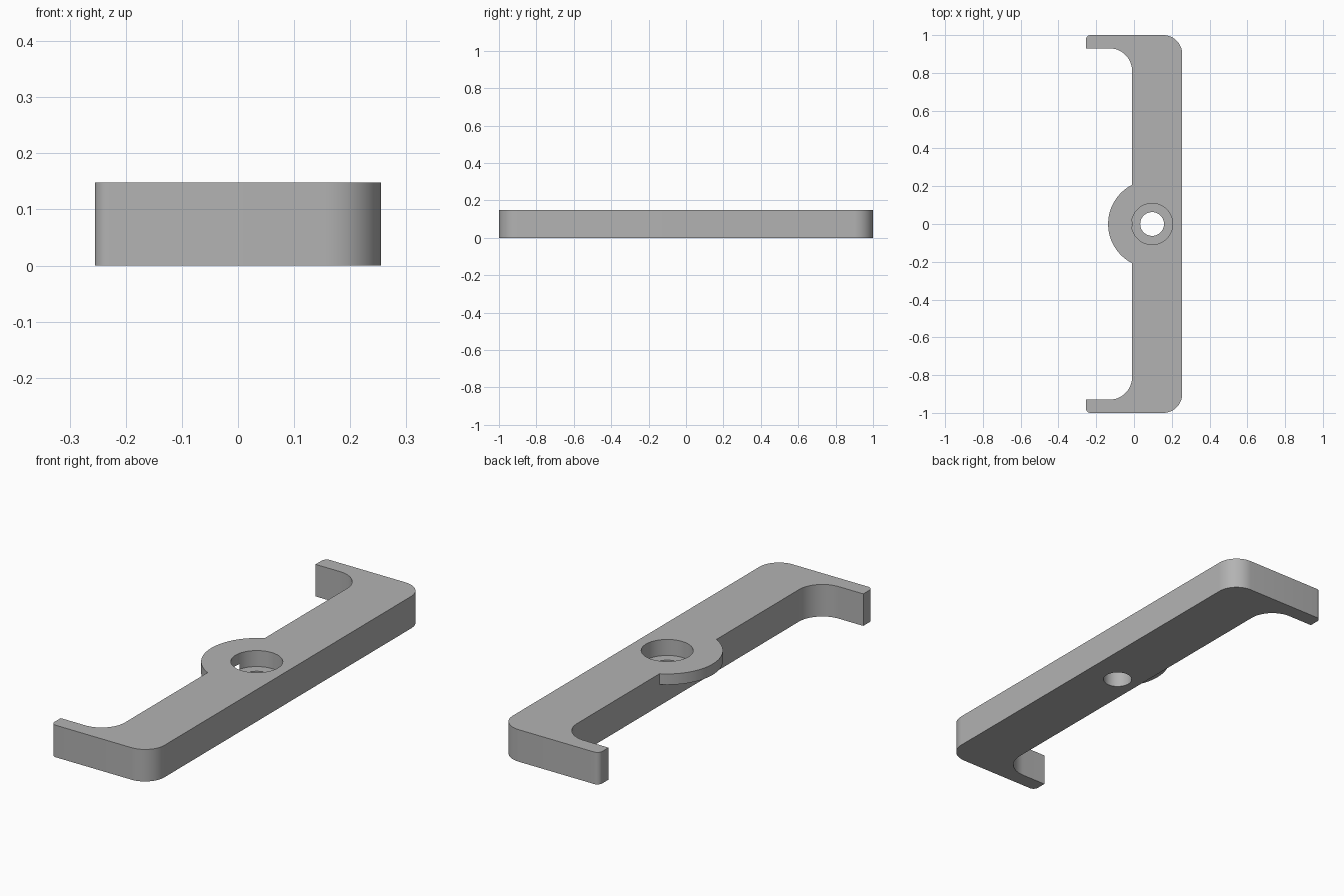
import bpy, bmesh, math

HEIGHT, HOLE_X = 0.148, 0.096

if "Cube" in bpy.data.objects:
    bpy.data.objects.remove(bpy.data.objects["Cube"], do_unlink=True)

grey = bpy.data.materials.new("plain grey")
grey.use_nodes = True
grey.diffuse_color = (0.45, 0.45, 0.45, 1)
grey.node_tree.nodes["Principled BSDF"].inputs["Base Color"].default_value = grey.diffuse_color


def arc(cx, cy, r, start, end, steps=16):
    angles = [math.radians(start + (end - start) * i / steps) for i in range(steps + 1)]
    return [(cx + r * math.cos(a), cy + r * math.sin(a)) for a in angles]


def prism(name, outline, z0, z1):
    """Extrude a counter-clockwise outline between two heights."""
    bm = bmesh.new()
    face = bm.faces.new([bm.verts.new((x, y, z0)) for x, y in outline])
    top = bmesh.ops.extrude_face_region(bm, geom=[face])["geom"]
    bmesh.ops.translate(bm, vec=(0, 0, z1 - z0),
                        verts=[v for v in top if isinstance(v, bmesh.types.BMVert)])
    bmesh.ops.recalc_face_normals(bm, faces=bm.faces)
    mesh = bpy.data.meshes.new(name)
    bm.to_mesh(mesh)
    bm.free()
    mesh.materials.append(grey)
    obj = bpy.data.objects.new(name, mesh)
    bpy.context.collection.objects.link(obj)
    return obj


def combine(target, tool, operation):
    mod = target.modifiers.new(tool.name, "BOOLEAN")
    mod.operation, mod.object, mod.solver = operation, tool, "EXACT"
    bpy.context.view_layer.objects.active = target
    bpy.ops.object.modifier_apply(modifier=mod.name)
    bpy.data.objects.remove(tool, do_unlink=True)


# Bracket bar: back half of the outline, mirrored to the front
half = (arc(0.155, 0.9, 0.1, 0, 90)              # outer corner
        + arc(-0.23, 0.975, 0.025, 90, 180, 8)   # rounded arm tip
        + [(-0.255, 0.93)]
        + arc(-0.13, 0.81, 0.12, 90, 0))         # inner fillet
bracket = prism("bracket", half + [(x, -y) for x, y in reversed(half)], 0, HEIGHT)

# Thin rounded flange beside the hole, flush with the top
flange = prism("flange", arc(HOLE_X, 0, 0.233, 110, 250, 48), 0.098, HEIGHT)
combine(bracket, flange, "UNION")

# Through hole and wider counterbore
hole = prism("hole_cutter", arc(HOLE_X, 0, 0.063, 0, 360, 64)[:-1], -0.1, 0.3)
combine(bracket, hole, "DIFFERENCE")
counterbore = prism("counterbore_cutter", arc(HOLE_X, 0, 0.109, 0, 360, 64)[:-1], 0.074, 0.3)
combine(bracket, counterbore, "DIFFERENCE")

bpy.ops.object.select_all(action="DESELECT")
bracket.select_set(True)
bpy.context.view_layer.objects.active = bracket
bpy.ops.object.shade_smooth_by_angle(angle=math.radians(30))
